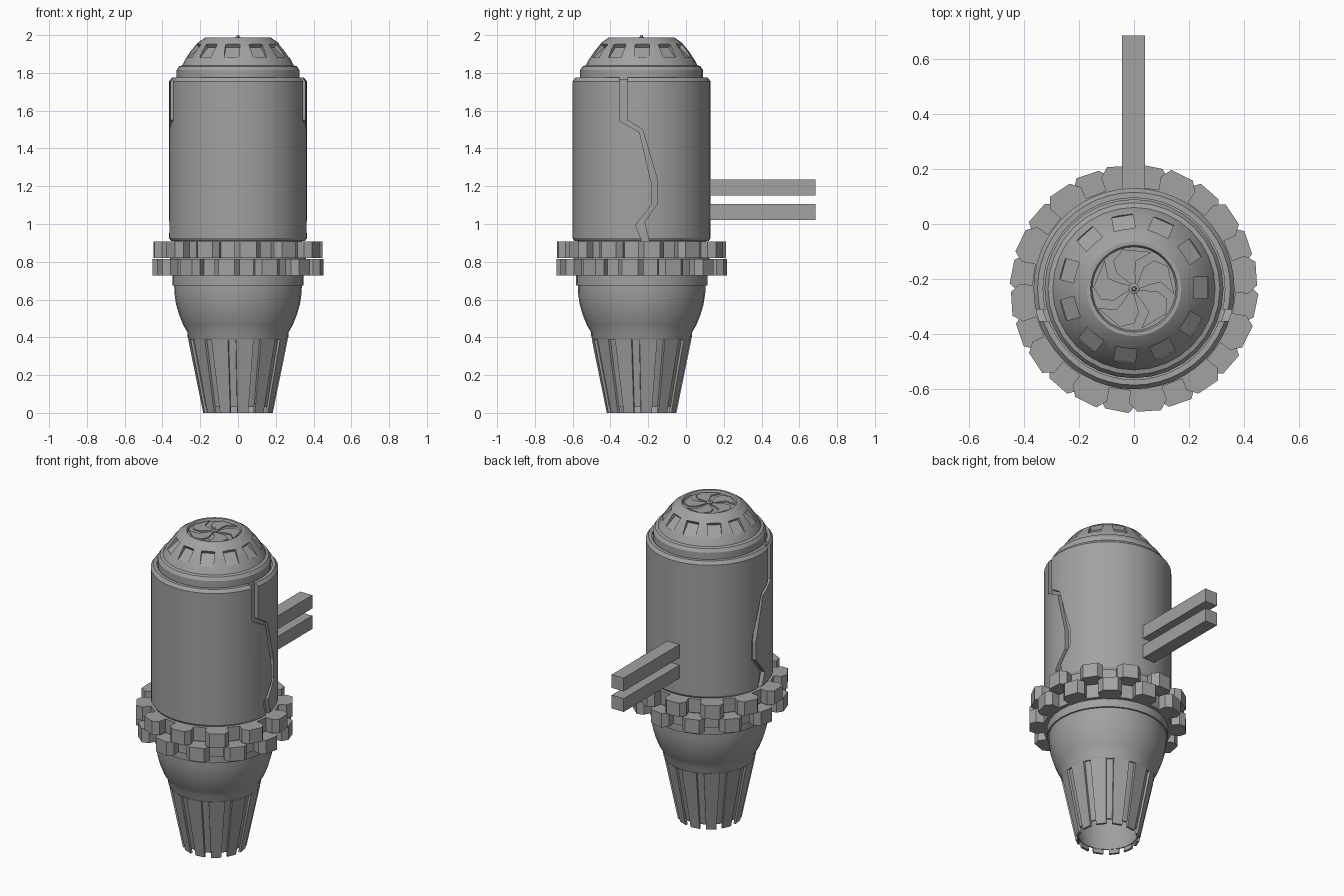
import bpy, bmesh, math
from mathutils import Matrix, Vector

if "Cube" in bpy.data.objects:
    bpy.data.objects.remove(bpy.data.objects["Cube"])

CY = -0.235  # y of the turned body's axis
grey = bpy.data.materials.new("mid grey")
grey.diffuse_color = (0.36, 0.36, 0.36, 1)
grey.use_nodes = True
grey.node_tree.nodes["Principled BSDF"].inputs["Base Color"].default_value = grey.diffuse_color


def finish(bm, name, smooth=None, axis=True):
    bmesh.ops.remove_doubles(bm, verts=bm.verts, dist=1e-5)
    bmesh.ops.recalc_face_normals(bm, faces=bm.faces)
    me = bpy.data.meshes.new(name)
    bm.to_mesh(me)
    bm.free()
    ob = bpy.data.objects.new(name, me)
    bpy.context.collection.objects.link(ob)
    me.materials.append(grey)
    if axis:
        ob.location.y = CY
    if smooth:
        shade(ob, smooth)
    return ob


def shade(ob, deg=30):
    bpy.ops.object.select_all(action='DESELECT')
    ob.select_set(True)
    bpy.context.view_layer.objects.active = ob
    bpy.ops.object.shade_smooth_by_angle(angle=math.radians(deg))


def lathe(name, prof, n=32, closed=False, smooth=30):
    """Turn an (r, z) profile around the z axis."""
    bm = bmesh.new()
    pts = [bm.verts.new((r, 0, z)) for r, z in prof]
    edges = [bm.edges.new(p) for p in zip(pts, pts[1:])]
    if closed:
        edges.append(bm.edges.new((pts[-1], pts[0])))
    bmesh.ops.spin(bm, geom=pts + edges, axis=(0, 0, 1), cent=(0, 0, 0),
                   angle=math.tau, steps=n, use_merge=True)
    return finish(bm, name, smooth)


def add_prism(bm, outline, a, b):
    """Add a prism joining an outline's points at levels a and b."""
    low = [bm.verts.new(p) for p in outline(a)]
    high = [bm.verts.new(p) for p in outline(b)]
    bm.faces.new(low)
    bm.faces.new(high)
    for i in range(len(low)):
        j = (i + 1) % len(low)
        bm.faces.new((low[i], low[j], high[j], high[i]))


def add_box(bm, size, matrix):
    bmesh.ops.create_cube(bm, size=1, matrix=matrix @ Matrix.Diagonal((*size, 1)))


def cut(ob, cutter):
    cutter.hide_render = True
    cutter.hide_viewport = False
    cutter.display_type = 'WIRE'
    mod = ob.modifiers.new("cut", 'BOOLEAN')
    mod.operation, mod.solver, mod.object = 'DIFFERENCE', 'EXACT', cutter
    bpy.ops.object.select_all(action='DESELECT')
    bpy.context.view_layer.objects.active = ob
    ob.select_set(True)
    bpy.ops.object.modifier_apply(modifier="cut")
    bpy.data.objects.remove(cutter)
    shade(ob)


# Outer casing, split down both sides by a jagged gap over a core
casing = lathe("casing", [(0.33, 0.91), (0.355, 0.91), (0.365, 0.925),
                          (0.365, 1.755), (0.35, 1.775), (0.33, 1.775)],
               48, closed=True)
left = [(-.352, 1.8), (-.352, 1.545), (-.246, 1.487), (-.183, 1.217),
        (-.183, 1.10), (-.267, .995), (-.23, .90)]
right = [(-.193, .90), (-.22, 1.01), (-.15, 1.11), (-.15, 1.23),
         (-.23, 1.50), (-.31, 1.55), (-.31, 1.8)]
bm = bmesh.new()
add_prism(bm, lambda x: [(x, y, z) for y, z in left + right], -0.5, 0.5)
cut(casing, finish(bm, "gap_cutter", axis=False))
lathe("core", [(0, 0.9), (0.34, 0.9), (0.34, 1.765), (0, 1.765)], 48)

# Domed cap with a recessed top
cap = lathe("cap", [(0, 1.75), (0.325, 1.75), (0.325, 1.815), (0.312, 1.835),
                    (0.295, 1.84), (0.28, 1.87), (0.25, 1.915), (0.213, 1.96),
                    (0.172, 1.988), (0.158, 1.988), (0.152, 1.972), (0, 1.972)])
bm = bmesh.new()
for k in range(11):
    turn = Matrix.Rotation(math.radians(99) + k * math.tau / 11, 4, 'Z')
    place = Matrix.Translation((0.25, 0, 1.925)) @ Matrix.Rotation(math.radians(40), 4, 'Y')
    add_box(bm, (0.085, 0.078, 0.05), turn @ place)
cut(cap, finish(bm, "slot_cutter"))

# Fan of curved blades around a hub
bm = bmesh.new()
for k in range(5):
    def blade(z, k=k):
        lead = [(0.02, 0), (0.06, 14), (0.10, 14), (0.148, -8)]
        trail = [(0.148, 34), (0.125, 55), (0.085, 66), (0.02, 55)]
        return [(r * math.cos(a), r * math.sin(a), z) for r, a in
                ((r, math.radians(d + 72 * k)) for r, d in lead + trail)]
    add_prism(bm, blade, 1.968, 1.980)
finish(bm, "fan_blades")
lathe("fan_hub", [(0, 1.96), (0.02, 1.96), (0.02, 1.986), (0.009, 1.99),
                  (0.006, 2.0), (0, 2.0)], 12)

# Two staggered cog rings
for name, z0, z1, phase in (("upper_cog", .82, .907, -53), ("lower_cog", .727, .814, -38)):
    bm = bmesh.new()

    def outline(z, phase=phase):
        tooth = [(-9, .37), (-9.5, .415), (-5.5, .447), (5.5, .452), (9.5, .42), (9, .37)]
        return [(r * math.cos(a), r * math.sin(a), z) for r, a in
                ((r, math.radians(phase + 30 * k + d)) for k in range(12) for d, r in tooth)]
    add_prism(bm, outline, z0, z1)
    finish(bm, name)
lathe("cog_spacer", [(0, .80), (0.36, .80), (0.36, .83), (0, .83)])

# Collar, bowl and neck ring under the cogs
lathe("collar", [(0, 0.74), (0.348, 0.74), (0.348, 0.675), (0, 0.675)])
lathe("bowl", [(0, 0.69), (0.338, 0.69), (0.337, 0.635), (0.328, 0.575),
               (0.312, 0.52), (0.29, 0.465), (0.268, 0.427), (0.266, 0.40),
               (0.258, 0.385), (0, 0.385)])

# Hollow nozzle with plates that reach past its rim
lathe("nozzle", [(0.252, 0.39), (0.18, 0.03), (0.172, 0.03), (0.24, 0.39)],
      32, closed=True)
bm = bmesh.new()
for k in range(12):
    def plate(z, k=k):
        r = 0.182 + (0.26 - 0.182) * z / 0.39
        w = 0.029 + 0.018 * z / 0.39
        turn = Matrix.Rotation(math.radians(8 + 30 * k), 3, 'Z')
        return [turn @ Vector(p) for p in ((r, -w, z), (r, w, z),
                                           (r - 0.014, w, z), (r - 0.014, -w, z))]
    add_prism(bm, plate, 0.0, 0.388)
finish(bm, "nozzle_plates")

# Twin square bars out of the back
for name, z in (("upper_bar", 1.193), ("lower_bar", 1.063)):
    bm = bmesh.new()
    add_box(bm, (0.084, 0.595, 0.084), Matrix.Translation((-0.002, 0.3875, z)))
    finish(bm, name, axis=False)
